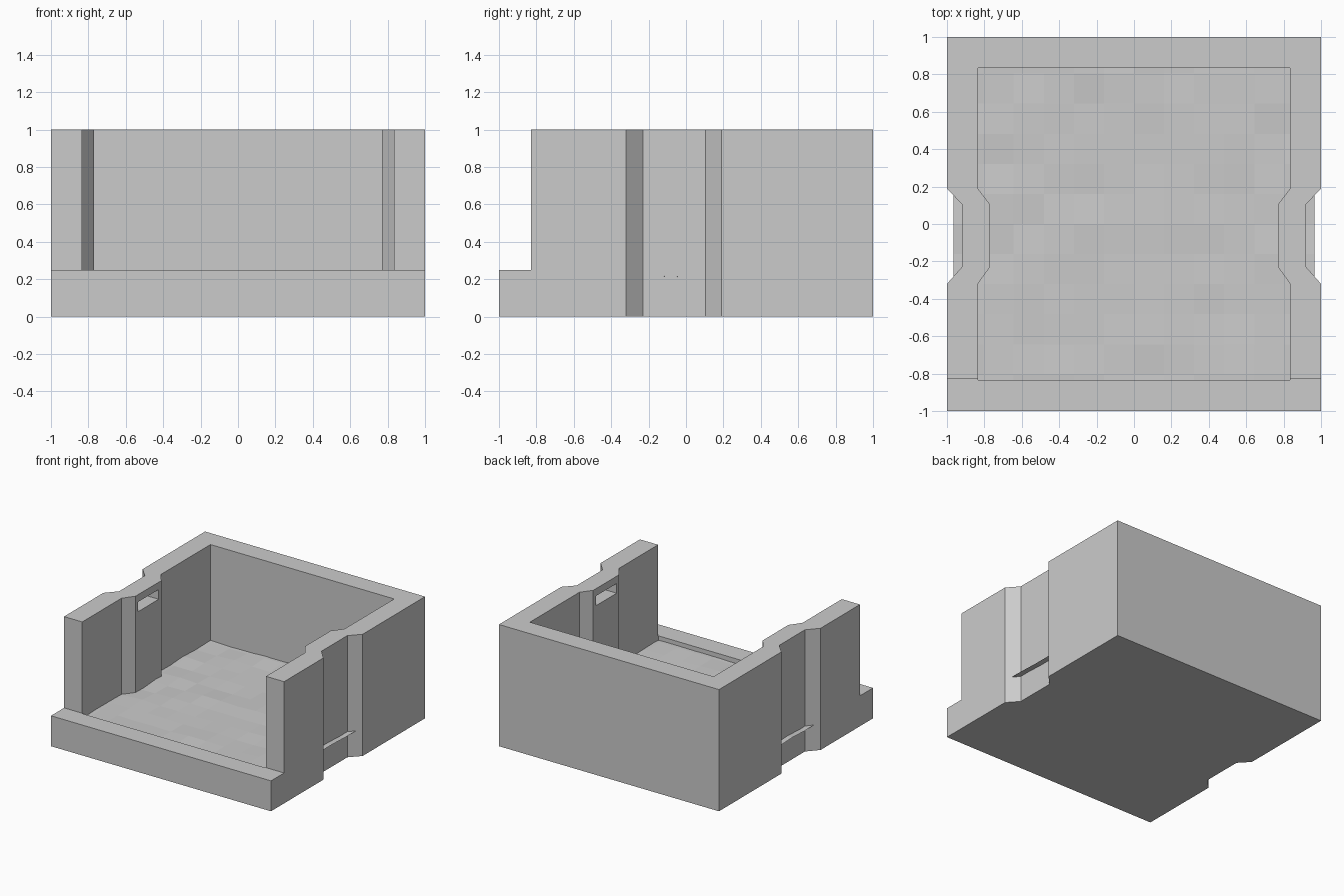
import bpy, bmesh, random

if "Cube" in bpy.data.objects:
    bpy.data.objects.remove(bpy.data.objects["Cube"])

random.seed(4)


def prism(name, outline, z0, z1):
    """Extrude a closed xy outline from z0 to z1."""
    bm = bmesh.new()
    face = bm.faces.new([bm.verts.new((x, y, z0)) for x, y in outline])
    top = bmesh.ops.extrude_face_region(bm, geom=[face])["geom"]
    for v in top:
        if isinstance(v, bmesh.types.BMVert):
            v.co.z = z1
    bmesh.ops.recalc_face_normals(bm, faces=bm.faces)
    mesh = bpy.data.meshes.new(name)
    bm.to_mesh(mesh)
    bm.free()
    obj = bpy.data.objects.new(name, mesh)
    bpy.context.collection.objects.link(obj)
    return obj


def pinched(half, half_y, dent):
    """Rectangle outline with both long sides pinched in to x = dent."""
    right = [(half, -half_y), (half, -0.32), (dent, -0.23),
             (dent, 0.105), (half, 0.19), (half, half_y)]
    return right + [(-x, y) for x, y in reversed(right)]


def rect(x0, x1, y0, y1):
    return [(x0, y0), (x1, y0), (x1, y1), (x0, y1)]


def cut(target, cutter):
    """Subtract the cutter, then remove it."""
    mod = target.modifiers.new("cut", "BOOLEAN")
    mod.operation = "DIFFERENCE"
    mod.solver = "EXACT"
    mod.object = cutter
    cutter.hide_render = True
    bpy.context.view_layer.objects.active = target
    bpy.ops.object.modifier_apply(modifier=mod.name)
    bpy.data.objects.remove(cutter)


# Open-fronted bin: pinched block, hollowed, front wall lowered to a lip
bin_body = prism("bin_body", pinched(1, 1, 0.92), 0, 1)
cut(bin_body, prism("hollow", pinched(0.835, 0.835, 0.77), 0.165, 1.2))
cut(bin_body, prism("front_opening", rect(-1.2, 1.2, -1.2, -0.83), 0.25, 1.2))

# Blind grip slots on the inner side of each pinch
for s in (-1, 1):
    x0, x1 = sorted((s * 0.7, s * 0.88))
    cut(bin_body, prism("grip_slot", rect(x0, x1, -0.2, 0.07), 0.86, 0.94))

# Slightly uneven floor sheet, its edges showing in the outer notches
bm = bmesh.new()
bmesh.ops.create_grid(bm, x_segments=12, y_segments=12, size=0.965)
for v in bm.verts:
    v.co.z = 0.212 + random.uniform(-0.006, 0.006)
mesh = bpy.data.meshes.new("floor_sheet")
bm.to_mesh(mesh)
bm.free()
bpy.context.collection.objects.link(bpy.data.objects.new("floor_sheet", mesh))
